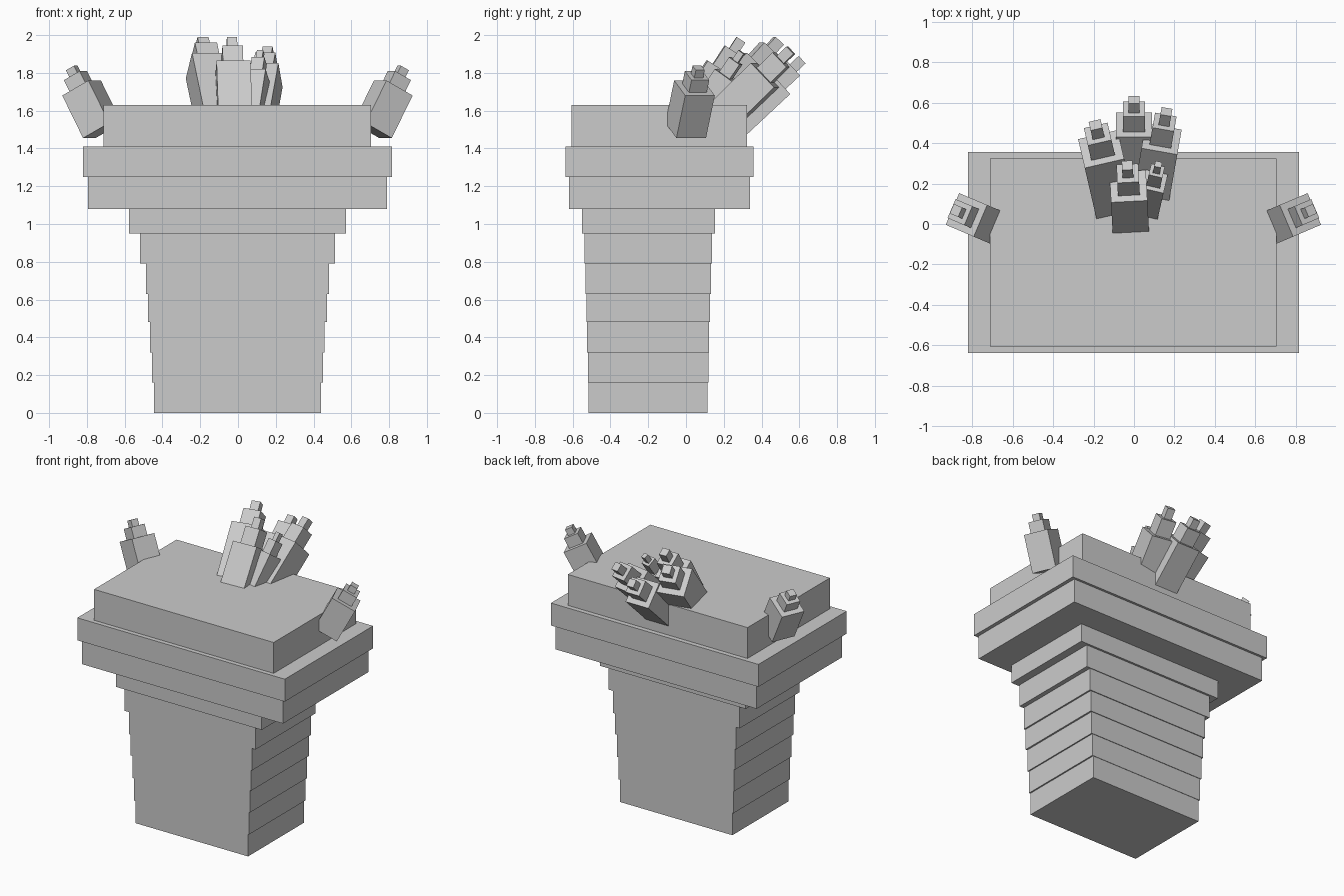
import bpy
from math import radians
from mathutils import Matrix, Vector

default = bpy.data.objects.get("Cube")
if default:
    bpy.data.objects.remove(default, do_unlink=True)

stone = bpy.data.materials.new("stone_grey")
stone.use_nodes = True
GREY = (0.6, 0.6, 0.6, 1)
stone.diffuse_color = GREY
stone.node_tree.nodes["Principled BSDF"].inputs["Base Color"].default_value = GREY


def add_box(name, size, matrix):
    """Box of the given size, centred on the matrix."""
    bpy.ops.mesh.primitive_cube_add(size=1)
    obj = bpy.context.object
    obj.name = name
    obj.data.transform(matrix @ Matrix.Diagonal((*size, 1)))
    obj.data.materials.append(stone)
    return obj


# Stepped pillar and slabs: top height, half width, front y, back y
tiers = [
    ("pillar_tier", 0.16, 0.443, -0.515, 0.115),
    ("pillar_tier", 0.32, 0.453, -0.52, 0.118),
    ("pillar_tier", 0.48, 0.462, -0.523, 0.122),
    ("pillar_tier", 0.63, 0.474, -0.527, 0.127),
    ("pillar_tier", 0.79, 0.485, -0.532, 0.133),
    ("pillar_tier", 0.95, 0.517, -0.537, 0.138),
    ("pillar_collar", 1.08, 0.575, -0.55, 0.153),
    ("lower_slab", 1.25, 0.792, -0.62, 0.34),
    ("wide_slab", 1.41, 0.818, -0.637, 0.357),
    ("top_slab", 1.63, 0.708, -0.605, 0.323),
]
bottom = 0
for name, top, half, front, back in tiers:
    centre = Matrix.Translation((-0.003, (front + back) / 2, (bottom + top) / 2))
    add_box(name, (2 * half, back - front, top - bottom), centre)
    bottom = top


def add_crystal(name, tip, toward, tilt, width, body, point):
    """Leaning crystal of three shrinking blocks, placed by its tip.
    toward = angle in plan from +y (positive to +x), tilt = lean from vertical."""
    frame = (Matrix.Translation(Vector(tip))
             @ Matrix.Rotation(radians(-toward), 4, 'Z')
             @ Matrix.Rotation(radians(-tilt), 4, 'X'))
    z = 0
    for part, scale, length in (("tip", 0.3, point * 0.38),
                                ("neck", 0.6, point * 0.62),
                                ("body", 1.0, body)):
        add_box(f"{name}_{part}", (width * scale, width * scale, length),
                frame @ Matrix.Translation((0, 0, z - length / 2)))
        z -= length


# Cluster of crystals at the back of the top slab
add_crystal("back_crystal", (0, 0.615, 1.87), 0, 47, 0.18, 0.4, 0.17)
add_crystal("back_left_crystal", (0.16, 0.555, 1.92), 10, 46, 0.18, 0.45, 0.19)
add_crystal("back_right_crystal", (-0.19, 0.49, 1.97), -13, 43, 0.2, 0.5, 0.18)
add_crystal("front_crystal", (-0.033, 0.29, 1.975), -3, 33, 0.18, 0.4, 0.19)
add_crystal("front_left_crystal", (0.12, 0.295, 1.91), 13, 35, 0.115, 0.35, 0.15)

# Mirrored crystals on the slab's sides
for side, label in ((1, "left"), (-1, "right")):
    add_crystal(f"{label}_side_crystal", (side * 0.877 - 0.003, 0.067, 1.826),
                side * 67, 28, 0.17, 0.255, 0.12)
